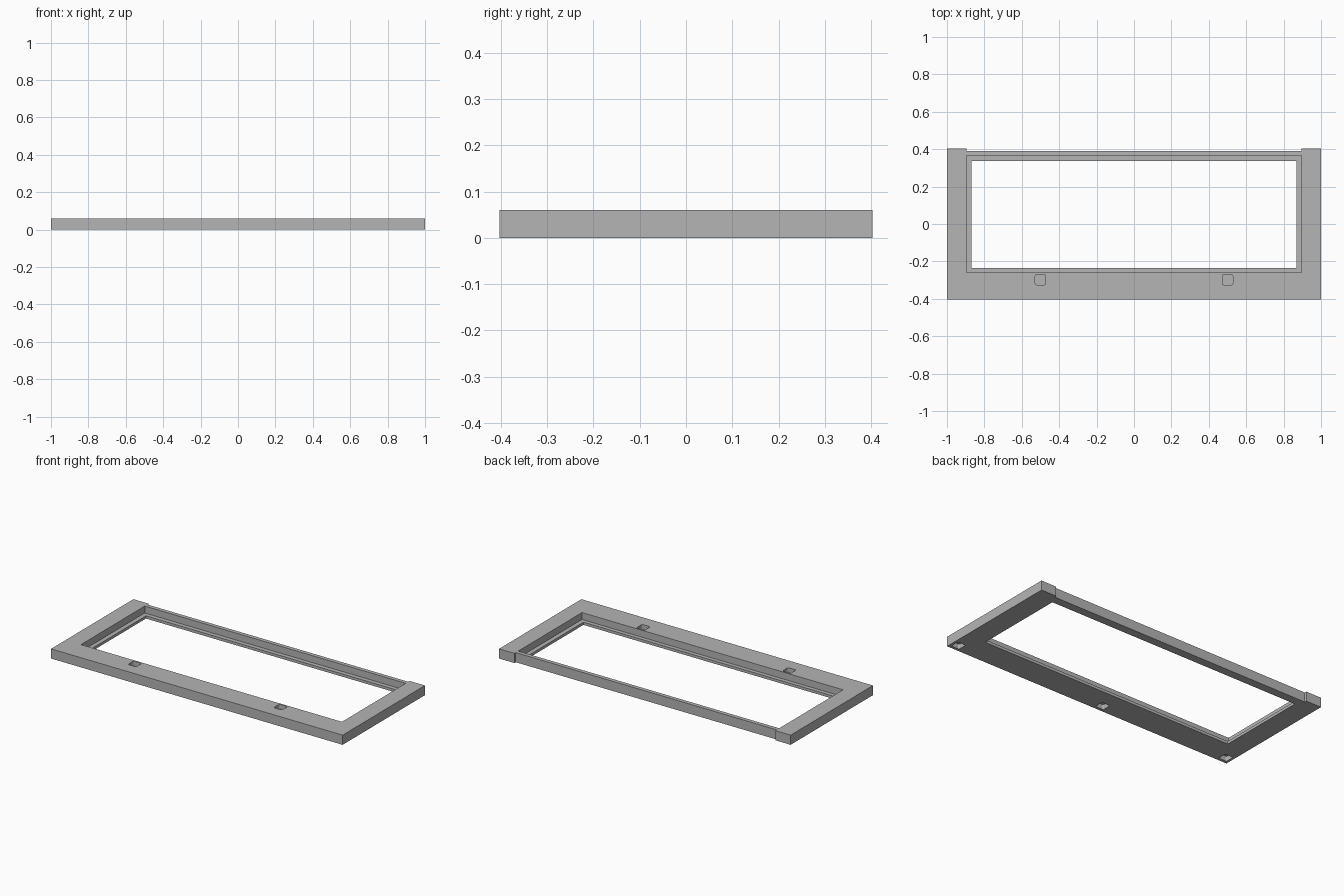
import bpy
import bmesh
import math

default = bpy.data.objects.get("Cube")
if default:
    bpy.data.objects.remove(default, do_unlink=True)

HEIGHT = 0.06
LEDGE = 0.017    # thickness of the inner lip
DEPTH = 0.03     # depth of the small pockets

grey = bpy.data.materials.new("plain_grey")
grey.use_nodes = True
grey.diffuse_color = (0.46, 0.46, 0.46, 1)
grey.node_tree.nodes["Principled BSDF"].inputs["Base Color"].default_value = grey.diffuse_color


def prism(name, points, low, high):
    """Extrude a flat outline from one height to another."""
    bm = bmesh.new()
    face = bm.faces.new([bm.verts.new((x, y, low)) for x, y in points])
    up = bmesh.ops.extrude_face_region(bm, geom=[face])["geom"]
    moved = [v for v in up if isinstance(v, bmesh.types.BMVert)]
    bmesh.ops.translate(bm, verts=moved, vec=(0, 0, high - low))
    bmesh.ops.recalc_face_normals(bm, faces=bm.faces)
    mesh = bpy.data.meshes.new(name)
    bm.to_mesh(mesh)
    bm.free()
    mesh.materials.append(grey)
    obj = bpy.data.objects.new(name, mesh)
    bpy.context.collection.objects.link(obj)
    return obj


def rectangle(x0, x1, y0, y1):
    return [(x0, y0), (x1, y0), (x1, y1), (x0, y1)]


def rounded_square(cx, cy, half=0.028, radius=0.008, steps=3):
    points = []
    for corner in range(4):
        mid = math.pi / 2 * corner + math.pi / 4
        ox = cx + math.copysign(half - radius, math.cos(mid))
        oy = cy + math.copysign(half - radius, math.sin(mid))
        for i in range(steps + 1):
            a = math.pi / 2 * (corner + i / steps)
            points.append((ox + radius * math.cos(a), oy + radius * math.sin(a)))
    return points


def cut(target, cutter):
    cutter.hide_render = True
    mod = target.modifiers.new("cut", 'BOOLEAN')
    mod.operation = 'DIFFERENCE'
    mod.solver = 'EXACT'
    mod.object = cutter
    bpy.context.view_layer.objects.active = target
    bpy.ops.object.modifier_apply(modifier=mod.name)
    bpy.data.objects.remove(cutter, do_unlink=True)


# Frame body, with the back rail set in between the two end blocks
outline = [(-1, -0.403), (1, -0.403), (1, 0.403), (0.895, 0.403),
           (0.895, 0.39), (-0.895, 0.39), (-0.895, 0.403), (-1, 0.403)]
frame = prism("window_frame", outline, 0, HEIGHT)

# Stepped opening: wide recess above, narrower hole through the lip
cut(frame, prism("recess_cutter", rectangle(-0.895, 0.895, -0.26, 0.365), LEDGE, 0.1))
cut(frame, prism("hole_cutter", rectangle(-0.868, 0.868, -0.235, 0.338), -0.1, 0.1))

# Pockets in the top of the front rail
for x in (-0.5, 0.5):
    cut(frame, prism("top_pocket_cutter", rounded_square(x, -0.297), HEIGHT - DEPTH, 0.1))

# Pockets underneath the front rail
for x in (-0.957, -0.075, 0.957):
    cut(frame, prism("bottom_pocket_cutter", rounded_square(x, -0.357), -0.1, DEPTH))
